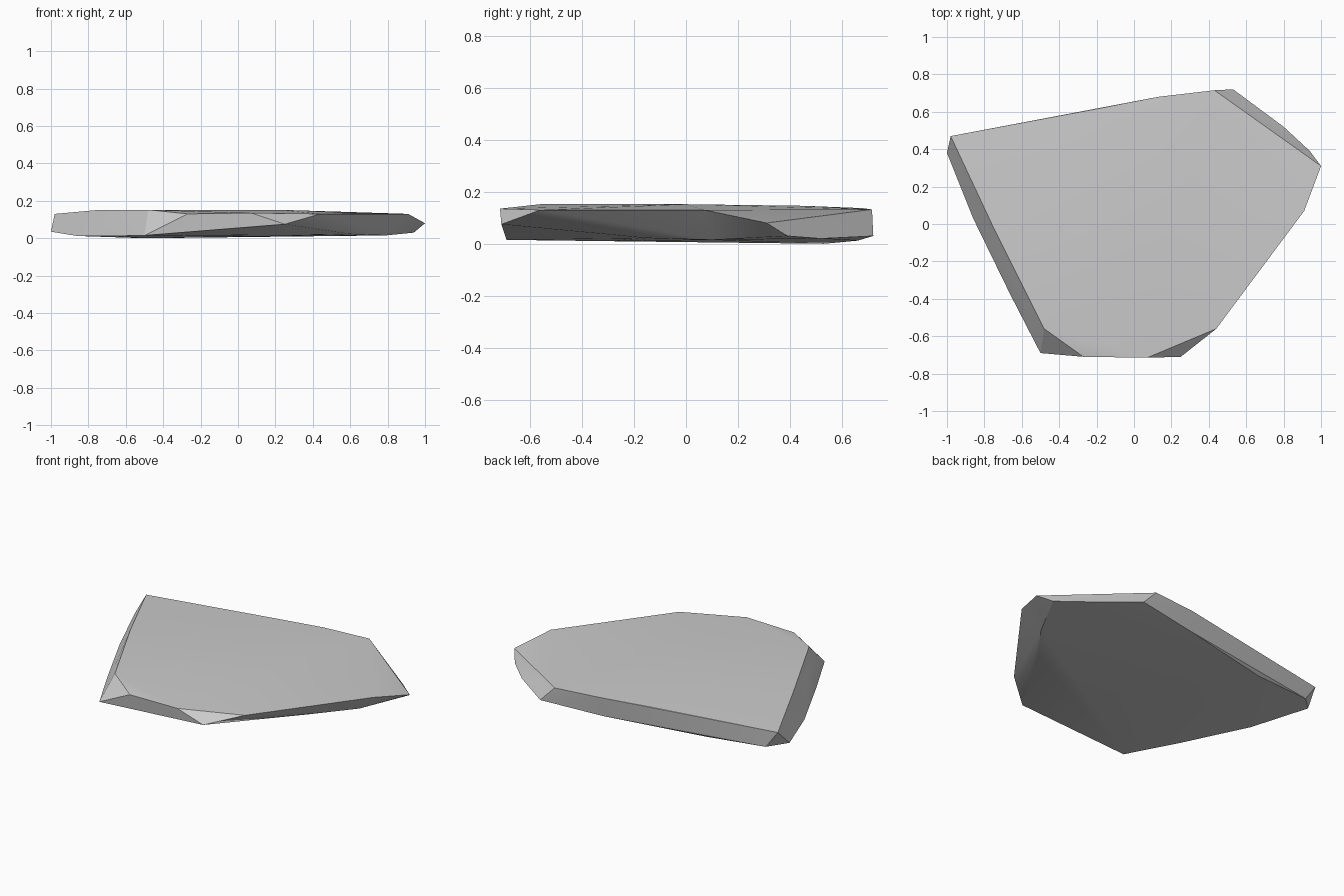
import bpy, bmesh, math

cube = bpy.data.objects.get("Cube")
if cube:
    bpy.data.objects.remove(cube, do_unlink=True)

# Upper rim of the slab, then gentle swells on its upper face
rim = [(-.98, .47, .13), (-.76, 0, .15), (-.6, -.38, .115), (-.48, -.56, .152),
       (-.27, -.71, .13), (.07, -.715, .135), (.44, -.56, .13), (.91, .07, .13),
       (1, .31, .08), (.43, .715, .132), (.13, .68, .137), (-.2, .615, .137)]
swells = [(.22, 0, .152), (.1, .45, .146)]

# Lower rim and the shallow belly under it
base = [(-1, .38, .035), (-.86, .03, .012), (-.66, -.38, .012), (-.5, -.69, .015),
        (.25, -.71, .075), (.6, -.15, .022), (.79, .1, .015), (.94, .39, .03),
        (.8, .52, .02), (.53, .72, .03), (.13, .66, .012), (-.9, .478, .02)]
belly = [(-.5, .53, 0), (.1, -.3, .01)]

# Wrap the chipped corners into one faceted stone
bm = bmesh.new()
for point in rim + swells + base + belly:
    bm.verts.new(point)
hull = bmesh.ops.convex_hull(bm, input=bm.verts)
loose = {v for v in hull["geom_interior"] + hull["geom_unused"]
         if isinstance(v, bmesh.types.BMVert)}
bmesh.ops.delete(bm, geom=list(loose), context="VERTS")
bmesh.ops.recalc_face_normals(bm, faces=bm.faces)
mesh = bpy.data.meshes.new("stone_slab")
bm.to_mesh(mesh)
bm.free()
slab = bpy.data.objects.new("stone_slab", mesh)
bpy.context.collection.objects.link(slab)

# Plain grey stone
stone = bpy.data.materials.new("grey_stone")
stone.use_nodes = True
stone.diffuse_color = (.6, .6, .6, 1)
stone.node_tree.nodes["Principled BSDF"].inputs["Base Color"].default_value = (.6, .6, .6, 1)
mesh.materials.append(stone)

# Soft broad faces, crisp chipped edges
bpy.context.view_layer.objects.active = slab
slab.select_set(True)
bpy.ops.object.shade_smooth_by_angle(angle=math.radians(25))
